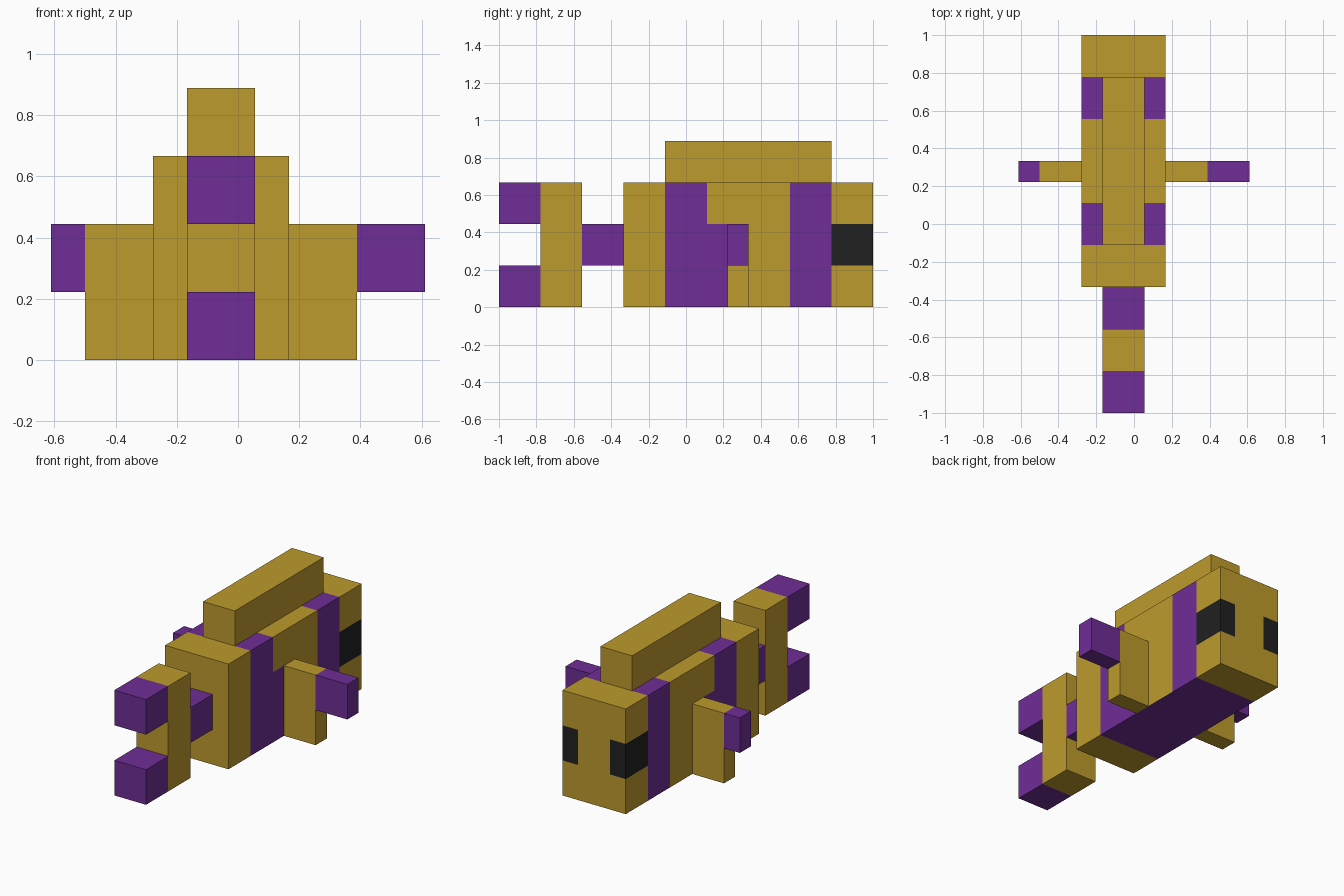
import bpy
import bmesh
from mathutils import Vector

U = 1 / 9  # one block

cube = bpy.data.objects.get("Cube")
if cube:
    bpy.data.objects.remove(cube, do_unlink=True)


def material(name, rgb):
    mat = bpy.data.materials.new(name)
    mat.use_nodes = True
    mat.diffuse_color = (*rgb, 1)
    mat.node_tree.nodes["Principled BSDF"].inputs["Base Color"].default_value = (*rgb, 1)
    return mat


GOLD = material("gold", (0.515, 0.328, 0.026))
PURPLE = material("purple", (0.156, 0.026, 0.305))
BLACK = material("black", (0.015, 0.015, 0.015))


def box(name, x, y, z, mats, cuts=(), rule=None):
    """Box between block coordinates, cut along planes and coloured by a rule."""
    bm = bmesh.new()
    bmesh.ops.create_cube(bm, size=1)
    spans = (x, y, z)
    for v in bm.verts:
        v.co = Vector([(a + b) / 2 + c * (b - a) for (a, b), c in zip(spans, v.co)])
    for axis, places in enumerate(cuts):
        normal = Vector([float(i == axis) for i in range(3)])
        for place in places:
            bmesh.ops.bisect_plane(bm, geom=bm.verts[:] + bm.edges[:] + bm.faces[:],
                                   plane_co=normal * place, plane_no=normal)
    bm.normal_update()
    if rule:
        for f in bm.faces:
            f.material_index = rule(f.calc_center_median(), f.normal)
    bmesh.ops.scale(bm, vec=(U, U, U), verts=bm.verts)
    mesh = bpy.data.meshes.new(name)
    bm.to_mesh(mesh)
    bm.free()
    for mat in mats:
        mesh.materials.append(mat)
    obj = bpy.data.objects.new(name, mesh)
    bpy.context.collection.objects.link(obj)
    return obj


def body_colour(c, n):
    # Eyes wrap from the sides on to the head face
    if 2 < c.z < 4 and c.y > 7 and (abs(n.x) > 0.5 or abs(c.x + 0.5) > 1):
        return 2
    # Belly patch
    if n.z < -0.5:
        return int(-1 < c.y < 7)
    # Ends stay gold
    if abs(n.y) > 0.5:
        return 0
    # Stripes, the rear one wider in its lower part
    rear_end = 2 if c.z < 4 else 1
    return int(5 < c.y < 7 or -1 < c.y < rear_end)


# Body and top fin
box("body", (-2.5, 1.5), (-3, 9), (0, 6), (GOLD, PURPLE, BLACK),
    ((-1.5, 0.5), (-1, 1, 2, 5, 7), (2, 4)), body_colour)
box("top_fin", (-1.5, 0.5), (-1, 7), (6, 8), (GOLD,))

# Tail
mid = (-1.5, 0.5)
box("tail_joint", mid, (-5, -3), (2, 4), (PURPLE,))
box("tail_fin", mid, (-7, -5), (0, 6), (GOLD,))
for name, low in (("lower", 0), ("upper", 4)):
    box("tail_tip_" + name, mid, (-9, -7), (low, low + 2), (PURPLE,))

# Side fins, the left tip longer
for side, fin, tip in (("left", (1.5, 3.5), (3.5, 5.5)),
                       ("right", (-4.5, -2.5), (-5.5, -4.5))):
    box("side_fin_" + side, fin, (2, 3), (0, 4), (GOLD,))
    box("side_fin_tip_" + side, tip, (2, 3), (2, 4), (PURPLE,))
